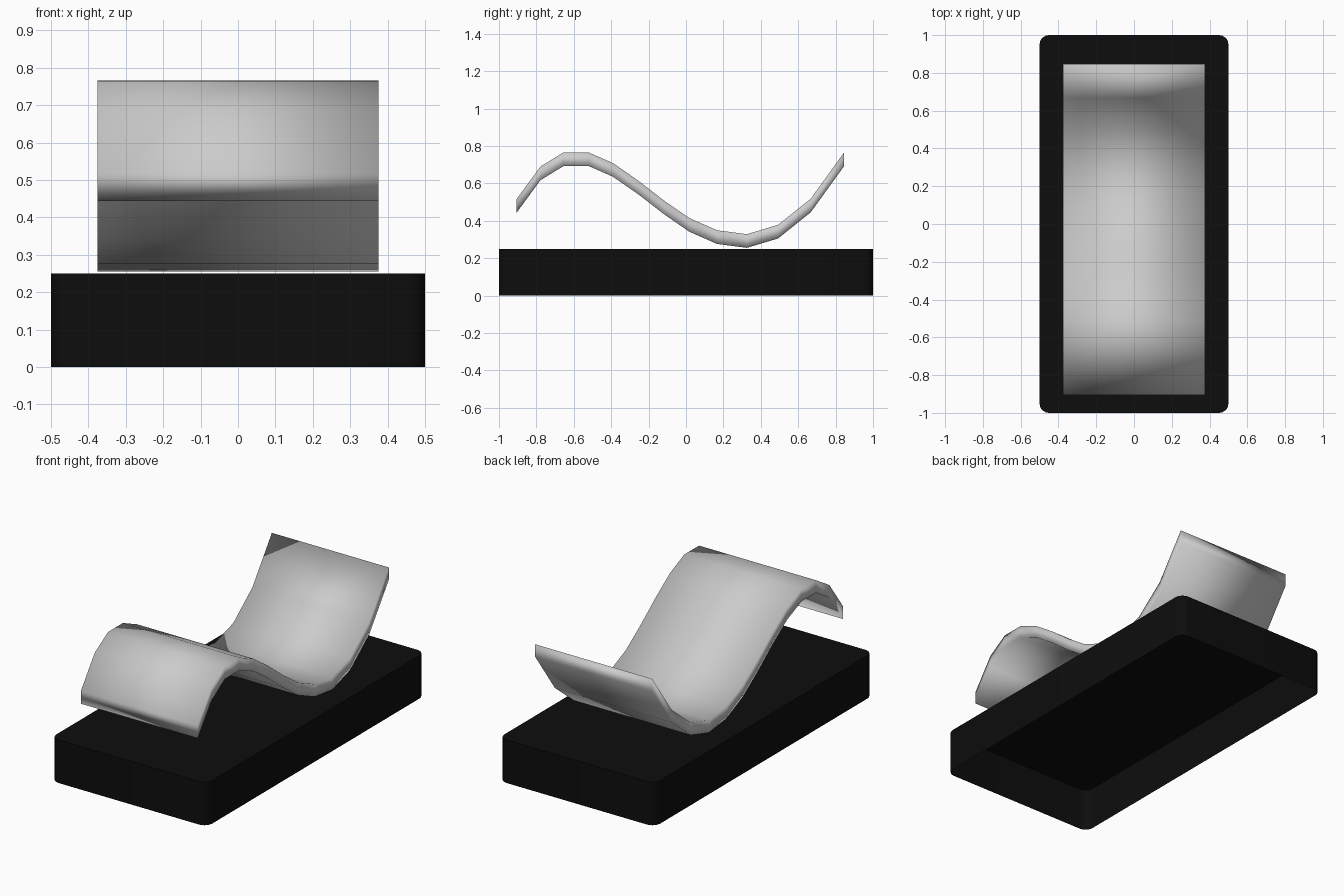
import bpy, bmesh, math

if "Cube" in bpy.data.objects:
    bpy.data.objects.remove(bpy.data.objects["Cube"])


def make_object(name, bm):
    bmesh.ops.recalc_face_normals(bm, faces=bm.faces)
    mesh = bpy.data.meshes.new(name)
    bm.to_mesh(mesh)
    bm.free()
    obj = bpy.data.objects.new(name, mesh)
    bpy.context.collection.objects.link(obj)
    return obj


def extrude(bm, points, vector):
    face = bm.faces.new([bm.verts.new(p) for p in points])
    result = bmesh.ops.extrude_face_region(bm, geom=[face], use_keep_orig=True)
    verts = [g for g in result["geom"] if isinstance(g, bmesh.types.BMVert)]
    bmesh.ops.translate(bm, verts=verts, vec=vector)
    return face


# Base: black shell with rounded upright corners, open underneath
radius, steps = 0.05, 5
outline = []
for i, (sx, sy) in enumerate([(1, 1), (-1, 1), (-1, -1), (1, -1)]):
    for k in range(steps + 1):
        a = math.pi / 2 * (i + k / steps)
        outline.append((sx * (0.5 - radius) + radius * math.cos(a),
                        sy * (1.0 - radius) + radius * math.sin(a), 0))
bm = bmesh.new()
bottom = extrude(bm, outline, (0, 0, 0.25))
bmesh.ops.recalc_face_normals(bm, faces=bm.faces)
bmesh.ops.delete(bm, geom=[bottom], context='FACES_ONLY')
base = make_object("base", bm)
# keep the top facing up on the open shell
if max(base.data.polygons, key=lambda p: p.area).normal.z < 0:
    base.data.flip_normals()
black = bpy.data.materials.new("black")
black.diffuse_color = (0.004, 0.004, 0.004, 1)
black.use_nodes = True
black.node_tree.nodes["Principled BSDF"].inputs["Base Color"].default_value = black.diffuse_color
base.data.materials.append(black)
bpy.context.view_layer.objects.active = base
base.select_set(True)
bpy.ops.object.shade_smooth_by_angle(angle=math.radians(30))
base.select_set(False)

# Wavy seat: S-shaped profile swept across the width
curve = [(-0.905, 0.517), (-0.778, 0.69), (-0.655, 0.765), (-0.52, 0.765),
         (-0.39, 0.708), (-0.252, 0.612), (-0.118, 0.508), (0.018, 0.414),
         (0.166, 0.349), (0.325, 0.328), (0.492, 0.378), (0.667, 0.518),
         (0.846, 0.766)]
thick, half = 0.073, 0.375
bm = bmesh.new()
rings = []
for y, z in curve:
    rings.append([bm.verts.new(p) for p in (
        (-half, y, z), (half, y, z), (half, y, z - thick), (-half, y, z - thick))])
for a, b in zip(rings, rings[1:]):
    for i in range(4):
        j = (i + 1) % 4
        bm.faces.new((a[i], a[j], b[j], b[i]))
bm.faces.new(rings[0])
bm.faces.new(rings[-1])
seat = make_object("wavy_seat", bm)
seat.data.polygons.foreach_set("use_smooth", [True] * len(seat.data.polygons))
